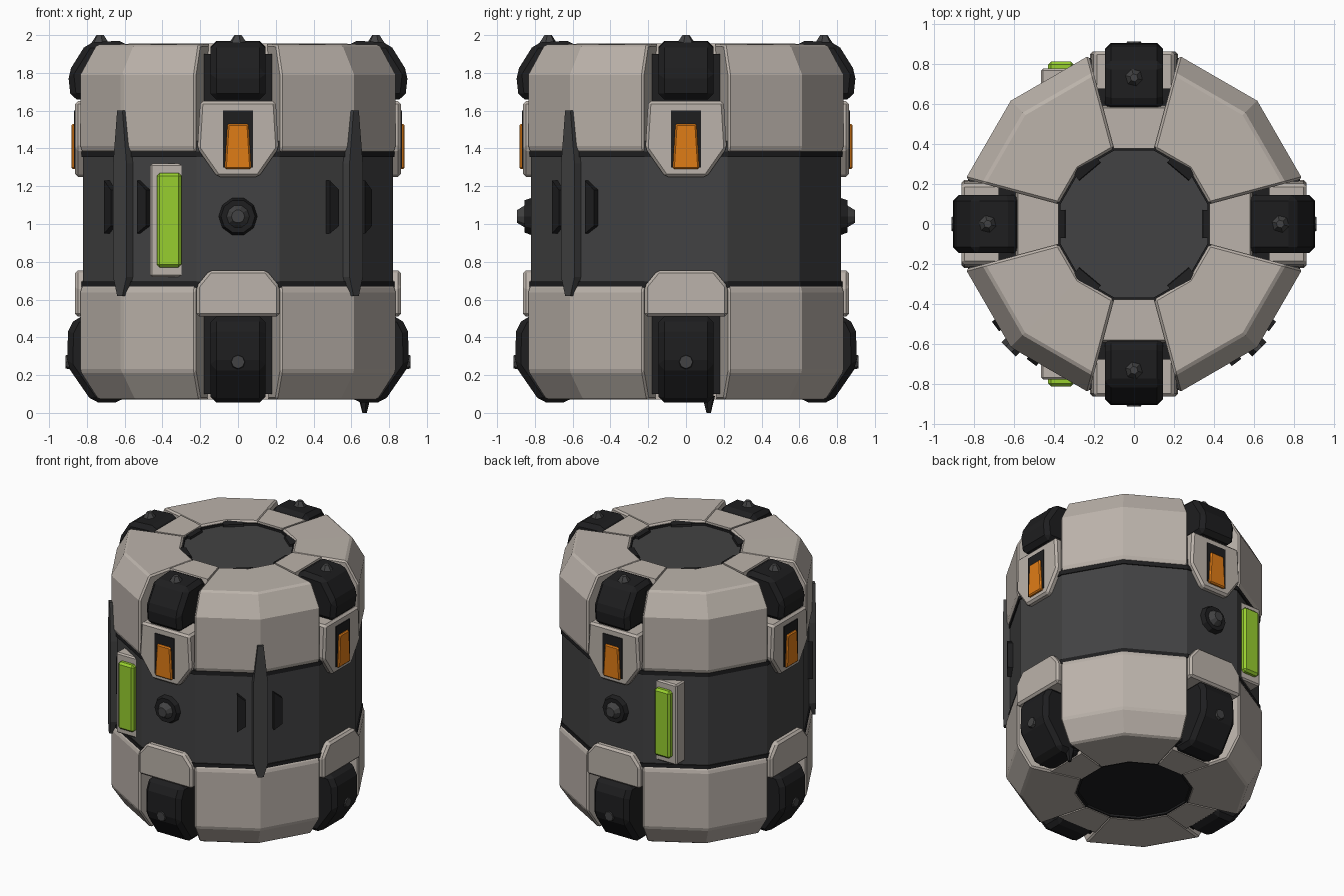
import bpy, bmesh, math
from mathutils import Matrix, Vector

if "Cube" in bpy.data.objects:
    bpy.data.objects.remove(bpy.data.objects["Cube"])

def material(name, r, g, b):
    m = bpy.data.materials.new(name)
    m.diffuse_color = (r, g, b, 1)
    m.use_nodes = True
    m.node_tree.nodes["Principled BSDF"].inputs["Base Color"].default_value = m.diffuse_color
    return m

BEIGE = material("warm_beige", 0.50, 0.45, 0.405)
GREY = material("dark_grey", 0.055, 0.055, 0.056)
BLACK = material("soft_black", 0.013, 0.013, 0.014)
ORANGE = material("orange", 0.74, 0.20, 0.008)
GREEN = material("lime_green", 0.31, 0.62, 0.028)
SIDES = ["front", "right", "back", "left"]

def finish(name, bm, mat, bevel=0.0):
    bmesh.ops.recalc_face_normals(bm, faces=bm.faces)
    me = bpy.data.meshes.new(name)
    bm.to_mesh(me)
    bm.free()
    me.materials.append(mat)
    ob = bpy.data.objects.new(name, me)
    bpy.context.collection.objects.link(ob)
    if bevel:
        mod = ob.modifiers.new("bevel", "BEVEL")
        mod.width, mod.segments = bevel, 1
    return ob

def place(t, r, z, deg):
    """t = sideways, r = outward, z = up, turned by deg from the front."""
    return Matrix.Rotation(math.radians(deg), 3, "Z") @ Vector((t, -r, z))

def bridge(bm, rings, closed):
    n = len(rings[0])
    for i in range(len(rings) - (0 if closed else 1)):
        a, b = rings[i], rings[(i + 1) % len(rings)]
        for j in range(n):
            bm.faces.new((a[j], a[(j + 1) % n], b[(j + 1) % n], b[j]))
    if not closed:
        bm.faces.new(rings[0])
        bm.faces.new(rings[-1])

def side_prism(name, pts, half, mat, deg, bevel=0.0):
    """Profile in (r, z), extruded sideways."""
    bm = bmesh.new()
    bridge(bm, [[bm.verts.new(place(t, r, z, deg)) for r, z in pts] for t in (-half, half)], False)
    return finish(name, bm, mat, bevel)

def front_prism(name, pts, r0, r1, mat, deg, bevel=0.0):
    """Outline in (t, z), extruded outward."""
    bm = bmesh.new()
    bridge(bm, [[bm.verts.new(place(t, r, z, deg)) for t, z in pts] for r in (r0, r1)], False)
    return finish(name, bm, mat, bevel)

def rect(t, half, z0, z1):
    return [(t - half, z0), (t + half, z0), (t + half, z1), (t - half, z1)]

def sweep(name, prof, angles, mat, closed=False, bevel=0.0):
    """Profile in (r, z), swept round the vertical axis."""
    bm = bmesh.new()
    bridge(bm, [[bm.verts.new(place(0, r, z, a)) for r, z in prof] for a in angles], closed)
    return finish(name, bm, mat, bevel)

def disc(name, r1, r2, z0, z1, mat, n=12, spot=(0, 0)):
    bm = bmesh.new()
    m = Matrix.Translation((spot[0], spot[1], (z0 + z1) / 2)) @ Matrix.Rotation(math.pi / 12, 4, "Z")
    bmesh.ops.create_cone(bm, cap_ends=True, segments=n, radius1=r1, radius2=r2, depth=z1 - z0, matrix=m)
    return finish(name, bm, mat)

def knob(name, r1, r2, inner, outer, z, mat, deg, n=10):
    """Round part pointing outward from the side."""
    bm = bmesh.new()
    rings = [[bm.verts.new(place(rad * math.cos(i * math.tau / n), r, z + rad * math.sin(i * math.tau / n), deg))
              for i in range(n)] for rad, r in ((r1, inner), (r2, outer))]
    bridge(bm, rings, False)
    return finish(name, bm, mat)

# Inner core, dark middle body, end discs
ALL = [15 + 30 * i for i in range(12)]
disc("inner_core", 0.70, 0.70, 0.10, 1.90, BLACK)
disc("middle_body", 0.85, 0.85, 0.62, 1.44, GREY)
disc("top_disc", 0.42, 0.42, 1.85, 1.925, GREY)
disc("bottom_disc", 0.42, 0.42, 0.09, 0.14, BLACK)
for name, z in (("lower_seam", 0.665), ("upper_seam", 1.355)):
    sweep(name, [(0.7, z), (0.858, z), (0.858, z + 0.03), (0.7, z + 0.03)], ALL, BLACK, True)

# Black liners of the end openings, and tabs inside the top rim
for name, z in (("top_rim", 1.88), ("bottom_rim", 0.075)):
    sweep(name, [(0.38, z), (0.41, z), (0.41, z + 0.06), (0.38, z + 0.06)], ALL, BLACK, True)
for i, a in enumerate((90, 270, 40, 140, 220, 320)):
    side_prism("top_tab_%d" % i, [(0.335, 1.90), (0.40, 1.90), (0.40, 1.95), (0.345, 1.94)], 0.07, BLACK, a)

UPPER = [(0.39, 1.88), (0.39, 1.955), (0.78, 1.95), (0.87, 1.79), (0.87, 1.40), (0.85, 1.375), (0.66, 1.375)]
LOWER = [(0.39, 0.13), (0.39, 0.07), (0.77, 0.07), (0.87, 0.22), (0.87, 0.65), (0.85, 0.68), (0.66, 0.68)]

for k, side in enumerate(SIDES):
    d = 90 * k
    # Shell panels between the clamps, and the ring pieces behind them
    arc = [d + 15, d + 45, d + 75]
    sweep(side + "_upper_shell", UPPER, arc, BEIGE, bevel=0.012)
    sweep(side + "_lower_shell", LOWER, arc, BEIGE, bevel=0.012)
    link = [d - 15, d + 15]
    sweep(side + "_upper_ring", [(0.39, 1.86), (0.39, 1.955), (0.60, 1.955), (0.62, 1.86)], link, BEIGE)
    sweep(side + "_lower_ring", [(0.39, 0.15), (0.39, 0.07), (0.62, 0.07), (0.62, 0.15)], link, BEIGE)

    # Beige frames above and below the clamps
    front_prism(side + "_upper_frame", [(-0.2, 1.65), (-0.215, 1.40), (-0.11, 1.25), (0.11, 1.25),
                                        (0.215, 1.40), (0.2, 1.65)], 0.6, 0.862, BEIGE, d, 0.015)
    front_prism(side + "_lower_frame", [(-0.22, 0.51), (-0.22, 0.67), (-0.15, 0.755), (0.15, 0.755),
                                        (0.22, 0.67), (0.22, 0.51)], 0.6, 0.862, BEIGE, d, 0.015)

    # Black corner clamps with bolts
    side_prism(side + "_upper_clamp", [(0.56, 1.66), (0.57, 1.94), (0.63, 1.97), (0.80, 1.96), (0.90, 1.80),
                                       (0.885, 1.66)], 0.145, BLACK, d, 0.03)
    side_prism(side + "_lower_clamp", [(0.58, 0.10), (0.62, 0.055), (0.77, 0.055), (0.905, 0.25), (0.90, 0.43),
                                       (0.86, 0.51), (0.58, 0.51)], 0.145, BLACK, d, 0.03)
    p = place(0, 0.73, 0, d)
    disc(side + "_clamp_stud", 0.06, 0.02, 1.94, 2.0, GREY, 6, (p.x, p.y))
    knob(side + "_clamp_bolt", 0.045, 0.035, 0.86, 0.912, 0.27, GREY, d, 8)

    # Orange latch on its black backing
    front_prism(side + "_latch_back", rect(0, 0.08, 1.30, 1.60), 0.8, 0.868, BLACK, d)
    front_prism(side + "_latch", [(-0.07, 1.29), (0.07, 1.29), (0.055, 1.53), (-0.055, 1.53)],
                0.82, 0.882, ORANGE, d, 0.008)

for k, sx in ((0, -1), (2, 1)):
    side, d = SIDES[k], 90 * k
    # Light strip on its beige plate
    front_prism(side + "_light_plate", rect(sx * 0.37, 0.095, 0.72, 1.32), 0.66, 0.775, BEIGE, d, 0.01)
    front_prism(side + "_light_strip", rect(sx * 0.365, 0.065, 0.77, 1.27), 0.76, 0.81, GREEN, d, 0.015)
    # Round hub
    knob(side + "_hub_ring", 0.11, 0.09, 0.80, 0.855, 1.04, BLACK, d)
    knob(side + "_hub_cap", 0.07, 0.035, 0.84, 0.895, 1.04, GREY, d)

# Pointed ribs on the two front corners with a bracket on either side
for side, a in (("left", -45), ("right", 45)):
    front_prism(side + "_rib", [(-0.02, 0.62), (0.02, 0.62), (0.05, 0.72), (0.05, 1.32), (0.02, 1.60),
                                (-0.02, 1.60), (-0.05, 1.32), (-0.05, 0.72)], 0.78, 0.885, GREY, a)
    for i, off in enumerate((-8.5, 8.5)):
        front_prism(side + "_bracket_%d" % i, [(-0.03, 0.95), (0.03, 0.99), (0.03, 1.18), (-0.03, 1.23)],
                    0.78, 0.86, BLACK, a + off)

# Small pin under the right clamp
disc("underside_pin", 0.012, 0.035, 0.0, 0.09, BLACK, 6, (0.67, 0.12))
